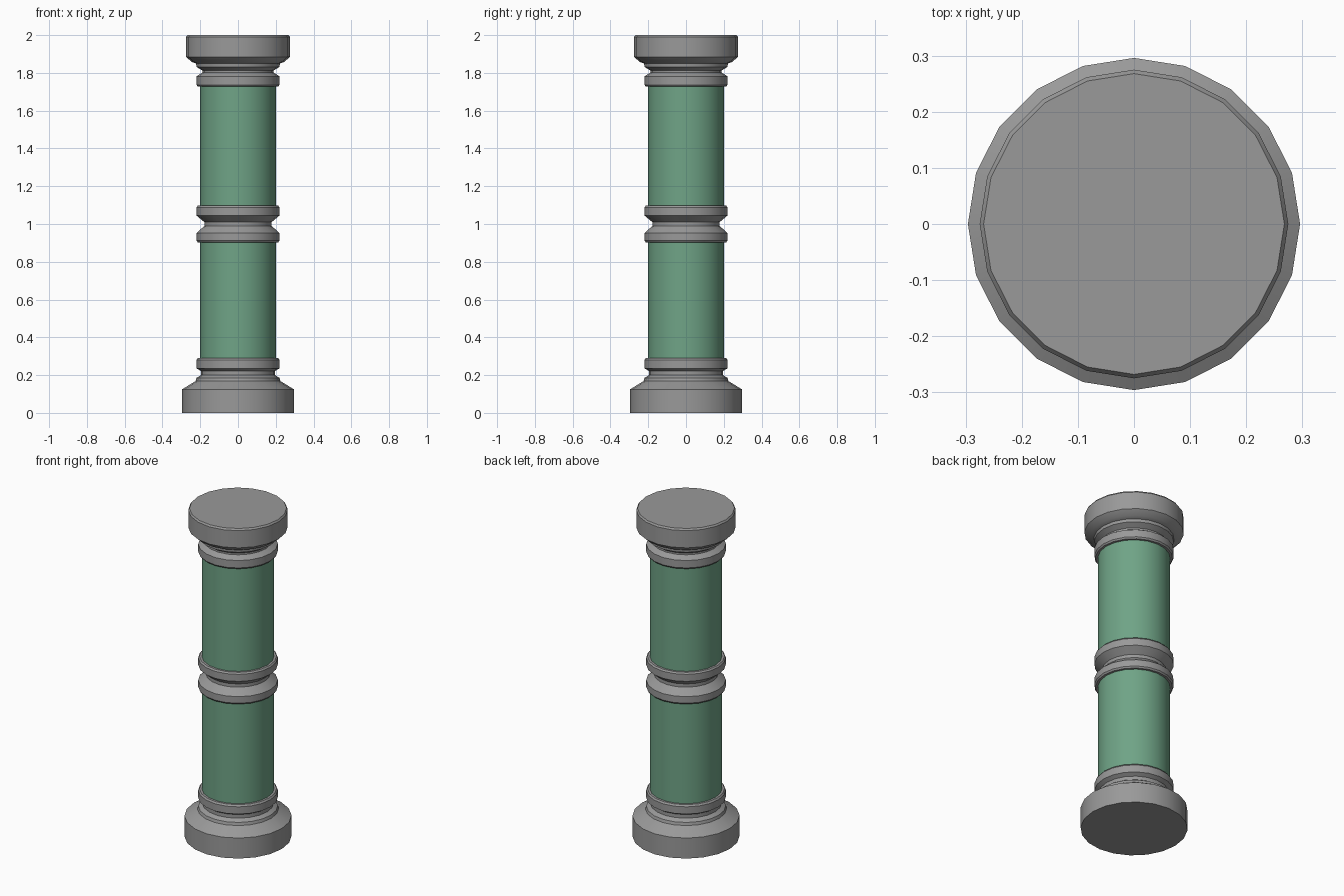
import bpy, bmesh, math

SIDES = 20

cube = bpy.data.objects.get("Cube")
if cube:
    bpy.data.objects.remove(cube, do_unlink=True)


def material(name, rgb):
    mat = bpy.data.materials.new(name)
    mat.use_nodes = True
    mat.diffuse_color = (*rgb, 1)
    mat.node_tree.nodes["Principled BSDF"].inputs["Base Color"].default_value = (*rgb, 1)
    return mat


stone = material("grey stone", (0.32, 0.32, 0.32))
green = material("green shaft", (0.16, 0.37, 0.24))


def lathe(name, profile, mat):
    """Revolve (radius, height) points, listed bottom to top, into a closed solid."""
    bm = bmesh.new()
    rings = []
    for r, z in profile:
        rings.append([bm.verts.new((r * math.cos(a), r * math.sin(a), z))
                      for a in (math.tau * i / SIDES for i in range(SIDES))])
    for low, high in zip(rings, rings[1:]):
        for i in range(SIDES):
            j = (i + 1) % SIDES
            bm.faces.new((low[i], low[j], high[j], high[i]))
    bm.faces.new(rings[0][::-1])
    bm.faces.new(rings[-1])
    mesh = bpy.data.meshes.new(name)
    bm.to_mesh(mesh)
    bm.free()
    mesh.materials.append(mat)
    obj = bpy.data.objects.new(name, mesh)
    bpy.context.collection.objects.link(obj)
    bpy.ops.object.select_all(action='DESELECT')
    obj.select_set(True)
    bpy.context.view_layer.objects.active = obj
    bpy.ops.object.shade_smooth_by_angle(angle=math.radians(30))
    return obj


# Foot with sloped shoulder, narrow neck and collar
lathe("base", [(0.296, 0), (0.296, 0.125), (0.225, 0.168), (0.22, 0.185),
               (0.197, 0.2), (0.197, 0.222), (0.21, 0.23), (0.22, 0.236),
               (0.22, 0.28), (0.213, 0.29)], stone)

# Two green shaft sections
lathe("lower_shaft", [(0.2, 0.27), (0.2, 0.92)], green)
lathe("upper_shaft", [(0.2, 1.08), (0.2, 1.75)], green)

# Waist: two collars joined by a pinched groove
lathe("middle_band", [(0.213, 0.903), (0.22, 0.912), (0.22, 0.952), (0.178, 0.99),
                      (0.178, 1.01), (0.22, 1.045), (0.22, 1.088), (0.213, 1.097)], stone)

# Collar, groove and capital
lathe("capital", [(0.213, 1.728), (0.22, 1.737), (0.22, 1.782), (0.188, 1.802),
                  (0.188, 1.812), (0.22, 1.832), (0.222, 1.85), (0.245, 1.858),
                  (0.275, 1.885), (0.275, 1.99), (0.268, 2.0)], stone)
